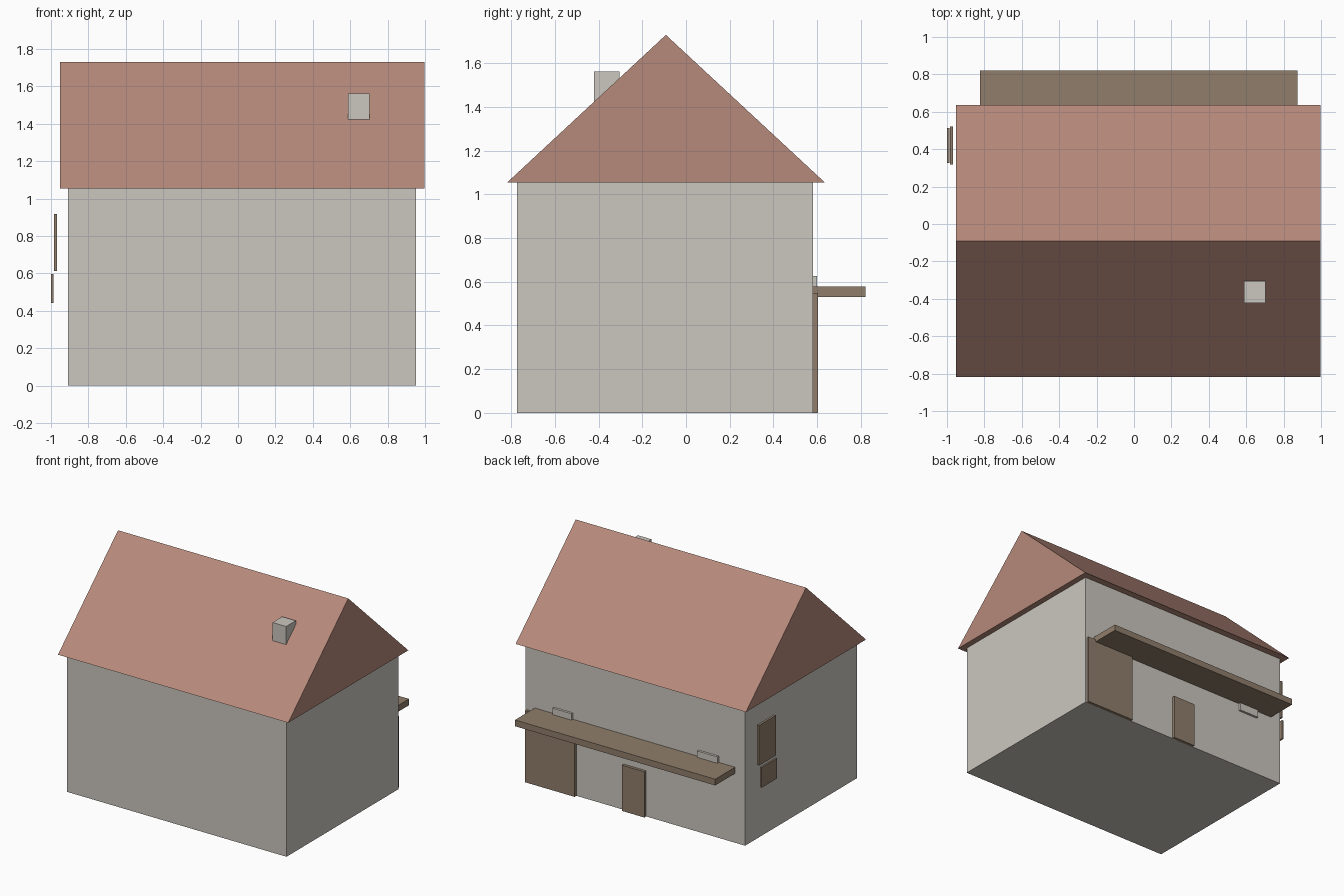
import bpy
import bmesh

if "Cube" in bpy.data.objects:
    bpy.data.objects.remove(bpy.data.objects["Cube"])


def material(name, rgb):
    m = bpy.data.materials.new(name)
    m.diffuse_color = (*rgb, 1.0)
    m.use_nodes = True
    m.node_tree.nodes["Principled BSDF"].inputs["Base Color"].default_value = m.diffuse_color
    return m


PLASTER = material("plaster grey", (0.60, 0.57, 0.52))
TILE = material("roof terracotta", (0.47, 0.253, 0.198))
WOOD = material("brown wood", (0.28, 0.207, 0.147))


def prism(name, profile, x0, x1, mat):
    """Extrude a closed (y, z) profile along x."""
    bm = bmesh.new()
    face = bm.faces.new([bm.verts.new((x0, y, z)) for y, z in profile])
    ext = bmesh.ops.extrude_face_region(bm, geom=[face])
    moved = [v for v in ext["geom"] if isinstance(v, bmesh.types.BMVert)]
    bmesh.ops.translate(bm, verts=moved, vec=(x1 - x0, 0, 0))
    bmesh.ops.recalc_face_normals(bm, faces=bm.faces)
    mesh = bpy.data.meshes.new(name)
    bm.to_mesh(mesh)
    bm.free()
    mesh.materials.append(mat)
    obj = bpy.data.objects.new(name, mesh)
    bpy.context.collection.objects.link(obj)
    return obj


def box(name, x, y, z, mat):
    """Box from (min, max) ranges on each axis."""
    profile = [(y[0], z[0]), (y[1], z[0]), (y[1], z[1]), (y[0], z[1])]
    return prism(name, profile, x[0], x[1], mat)


# House body and gabled roof
box("walls", (-0.908, 0.952), (-0.773, 0.582), (0, 1.055), PLASTER)
prism("roof", [(-0.818, 1.055), (0.635, 1.055), (-0.092, 1.73)],
      -0.952, 0.998, TILE)

# Chimney on the front slope, sunk into the roof
box("chimney", (0.588, 0.703), (-0.422, -0.305), (1.36, 1.562), PLASTER)

# Porch canopy along the back wall
box("canopy", (-0.823, 0.873), (0.578, 0.822), (0.53, 0.578), WOOD)

# Back doors
box("wide_door", (0.52, 0.94), (0.578, 0.604), (0, 0.548), WOOD)
box("small_door", (-0.07, 0.12), (0.578, 0.604), (0, 0.35), WOOD)

# Small back windows rising just above the canopy
for name, x in (("back_window_a", (0.55, 0.71)), ("back_window_b", (-0.685, -0.515))):
    box(name, x, (0.578, 0.6), (0.47, 0.627), PLASTER)

# Side shutters, standing off the left wall
box("upper_shutter", (-0.985, -0.967), (0.318, 0.522), (0.612, 0.918), WOOD)
box("lower_shutter", (-1.0, -0.986), (0.325, 0.512), (0.442, 0.597), WOOD)
